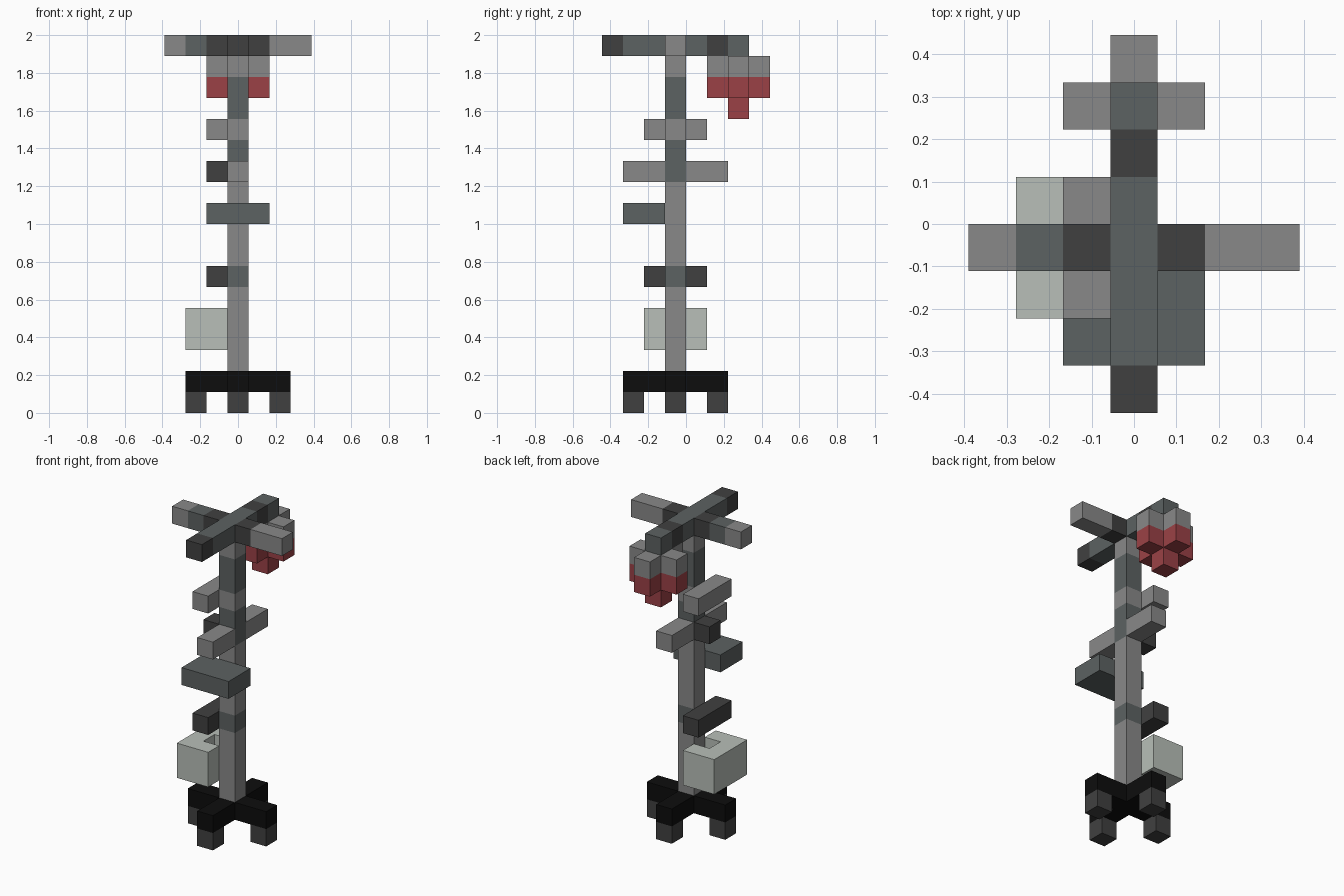
import bpy, bmesh
from math import radians
from mathutils import Vector

if "Cube" in bpy.data.objects:
    bpy.data.objects.remove(bpy.data.objects["Cube"], do_unlink=True)

UNIT = 2 / 18  # edge of one block

PALETTE = {
    "light_grey": (0.25, 0.25, 0.25),
    "slate_grey": (0.107, 0.122, 0.122),
    "dark_grey": (0.051, 0.051, 0.051),
    "black": (0.004, 0.004, 0.004),
    "pale_green": (0.48, 0.52, 0.48),
    "red": (0.328, 0.053, 0.061),
}


def make_material(name, rgb):
    mat = bpy.data.materials.new(name)
    mat.use_nodes = True
    mat.diffuse_color = (*rgb, 1)
    mat.node_tree.nodes["Principled BSDF"].inputs["Base Color"].default_value = (*rgb, 1)
    return mat


MATS = {name: make_material(name, rgb) for name, rgb in PALETTE.items()}
cells = {}   # block position -> colour
parts = {}   # part name -> block positions


def block(part, colour, x, y, z):
    """Fill a box of blocks; each range is a single index or (first, last)."""
    spans = [(r, r) if isinstance(r, int) else r for r in (x, y, z)]
    xs, ys, zs = [range(a, b + 1) for a, b in spans]
    for cell in [(i, j, k) for i in xs for j in ys for k in zs]:
        cells[cell] = colour
        parts.setdefault(part, set()).add(cell)


def build(part):
    """Skin the outside of a part, merging flat faces of one colour."""
    bm = bmesh.new()
    colours = sorted({cells[c] for c in parts[part]})
    for cell in sorted(parts[part]):
        for axis in range(3):
            for sign in (-1, 1):
                n = Vector([sign * (a == axis) for a in range(3)])
                if tuple(int(v) for v in Vector(cell) + n) in cells:
                    continue
                u = Vector([float(a == (axis + 1) % 3) for a in range(3)])
                v = n.cross(u)
                centre = Vector(cell) + Vector((0, 0.5, 0.5)) + n / 2
                corners = [centre + (u * a + v * b) / 2
                           for a, b in ((-1, -1), (1, -1), (1, 1), (-1, 1))]
                face = bm.faces.new([bm.verts.new(c * UNIT) for c in corners])
                face.material_index = colours.index(cells[cell])
    bmesh.ops.remove_doubles(bm, verts=bm.verts, dist=UNIT / 100)
    bmesh.ops.dissolve_limit(bm, angle_limit=radians(1), verts=bm.verts,
                             edges=bm.edges, delimit={'MATERIAL'})
    mesh = bpy.data.meshes.new(part)
    bm.to_mesh(mesh)
    bm.free()
    for colour in colours:
        mesh.materials.append(MATS[colour])
    bpy.context.collection.objects.link(bpy.data.objects.new(part, mesh))


# Base: four feet under a cross
for x, y in ((-2, -1), (2, -1), (0, -3), (0, 1)):
    block("feet", "dark_grey", x, y, 0)
block("base_cross", "black", (-2, 2), -1, 1)
block("base_cross", "black", 0, (-3, 1), 1)

# Pole with slate bands
block("pole", "light_grey", 0, -1, (2, 16))
for band in (6, (11, 12), (14, 15)):
    block("pole", "slate_grey", 0, -1, band)

# Side box wrapped around an open slot
for x, y in ((-2, (-2, 0)), (-1, -2), (-1, 0)):
    block("side_box", "pale_green", x, y, (3, 4))

# Side bars and front shelf
block("lower_side_bar", "dark_grey", -1, (-2, 0), 6)
block("front_shelf", "slate_grey", (-1, 1), (-3, -2), 9)
block("upper_side_bar", "light_grey", -1, (-2, 0), 13)

# Middle arms
block("middle_arm_front", "light_grey", 0, (-3, -2), 11)
block("middle_arm_back", "light_grey", 0, (0, 1), 11)
block("middle_stub", "dark_grey", -1, -1, 11)

# Top cross
block("top_cross", "slate_grey", (-2, 0), -1, 17)
block("top_cross", "slate_grey", 0, (-3, 2), 17)
for x, y in ((-1, -1), (1, -1), (0, -4), (0, 1)):
    block("top_cross", "dark_grey", x, y, 17)
block("top_cross", "light_grey", -3, -1, 17)
block("top_cross", "light_grey", (2, 3), -1, 17)

# Hanging lantern: plus-shaped cap and body with a tip below
for part, colour, z in (("lantern_cap", "light_grey", 16), ("lantern_body", "red", 15)):
    block(part, colour, (-1, 1), 2, z)
    block(part, colour, 0, (1, 3), z)
block("lantern_body", "red", 0, 2, 14)

for name in parts:
    build(name)
